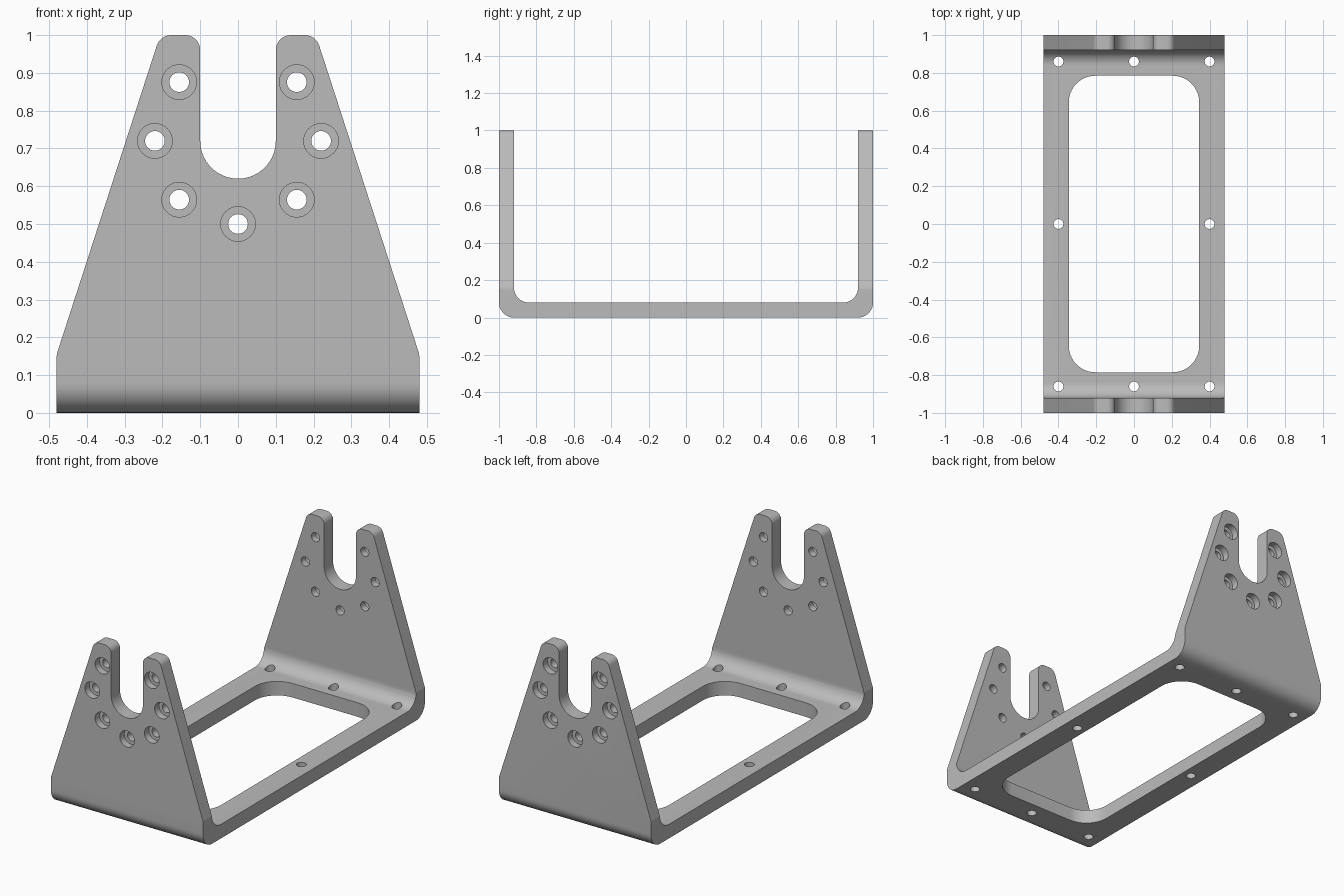
import bpy, bmesh, math
from mathutils import Vector, Matrix

cube = bpy.data.objects.get("Cube")
if cube:
    bpy.data.objects.remove(cube, do_unlink=True)

grey = bpy.data.materials.new("plain_grey")
grey.use_nodes = True
colour = (0.5, 0.5, 0.5, 1)
grey.diffuse_color = colour
grey.node_tree.nodes["Principled BSDF"].inputs["Base Color"].default_value = colour


def rounded(corners, steps=10):
    """Turn (u, v, radius) corners into a filleted outline."""
    out = []
    for i, (u, v, r) in enumerate(corners):
        p = Vector((u, v))
        if r == 0:
            out.append(p)
            continue
        a = (Vector(corners[i - 1][:2]) - p).normalized()
        b = (Vector(corners[(i + 1) % len(corners)][:2]) - p).normalized()
        half = a.angle(b) / 2
        centre = p + (a + b).normalized() * (r / math.sin(half))
        start = p + a * (r / math.tan(half)) - centre
        end = p + b * (r / math.tan(half)) - centre
        sweep = start.angle_signed(end)
        for k in range(steps + 1):
            out.append(centre + Matrix.Rotation(-sweep * k / steps, 2) @ start)
    return out


def prism(name, outline, axis, low, high):
    """Extrude an outline along x, y or z between two levels."""
    place = {"x": lambda u, v, w: (w, u, v),
             "y": lambda u, v, w: (u, w, v),
             "z": lambda u, v, w: (u, v, w)}[axis]
    bm = bmesh.new()
    face = bm.faces.new([bm.verts.new(place(u, v, low)) for u, v in outline])
    grown = bmesh.ops.extrude_face_region(bm, geom=[face])["geom"]
    move = Vector(place(0, 0, high - low))
    for item in grown:
        if isinstance(item, bmesh.types.BMVert):
            item.co += move
    bmesh.ops.recalc_face_normals(bm, faces=bm.faces)
    mesh = bpy.data.meshes.new(name)
    bm.to_mesh(mesh)
    bm.free()
    mesh.materials.append(grey)
    obj = bpy.data.objects.new(name, mesh)
    bpy.context.collection.objects.link(obj)
    return obj


def circle(u, v, r, sides=32):
    turn = 2 * math.pi / sides
    return [(u + r * math.cos(k * turn), v + r * math.sin(k * turn)) for k in range(sides)]


def combine(target, tool, operation):
    tool.hide_render = True
    mod = target.modifiers.new("shape", "BOOLEAN")
    mod.operation = operation
    mod.solver = "EXACT"
    mod.object = tool
    bpy.ops.object.select_all(action="DESELECT")
    bpy.context.view_layer.objects.active = target
    target.select_set(True)
    bpy.ops.object.modifier_apply(modifier=mod.name)
    bpy.data.objects.remove(tool, do_unlink=True)


# Bent channel: floor with two upright walls
T = 0.08
bracket = prism("bracket", rounded([
    (-1, 1, 0), (-1, 0, T), (1, 0, T), (1, 1, 0),
    (1 - T, 1, 0), (1 - T, T, T), (T - 1, T, T), (T - 1, 1, 0)]), "x", -0.48, 0.48)

# Tapered wall outline with an open rounded slot
side = [(0.48, -0.1, 0), (0.48, 0.155, 0.05), (0.206, 1, 0.04), (0.1, 1, 0.04)]
slot = [(0.1 * math.cos(a), 0.72 - 0.1 * math.sin(a), 0)
        for a in (math.pi * k / 28 for k in range(29))]
mirror = [(-x, z, r) for x, z, r in reversed(side)]
combine(bracket, prism("wall_outline", rounded(side + slot + mirror), "y", -1.1, 1.1), "INTERSECT")

# Floor window
window = rounded([(sx * 0.345, sy * 0.785, 0.14)
                  for sx, sy in ((-1, -1), (1, -1), (1, 1), (-1, 1))])
combine(bracket, prism("window_cutter", window, "z", -0.1, 0.3), "DIFFERENCE")

# Floor screw holes
for x, y in [(sx * 0.4, sy * 0.86) for sx in (-1, 0, 1) for sy in (-1, 1)] + [(-0.4, 0), (0.4, 0)]:
    combine(bracket, prism("floor_hole", circle(x, y, 0.026), "z", -0.1, 0.3), "DIFFERENCE")

# Counterbored bolt circle on both walls
for k in range(7):
    a = math.radians(135 + 45 * k)
    x, z = 0.22 * math.cos(a), 0.72 + 0.22 * math.sin(a)
    combine(bracket, prism("bolt_hole", circle(x, z, 0.026), "y", -1.1, 1.1), "DIFFERENCE")
    for s in (-1, 1):
        low, high = sorted((s * 0.96, s * 1.1))
        combine(bracket, prism("counterbore", circle(x, z, 0.046), "y", low, high), "DIFFERENCE")

bpy.ops.object.shade_smooth_by_angle(angle=math.radians(30))
